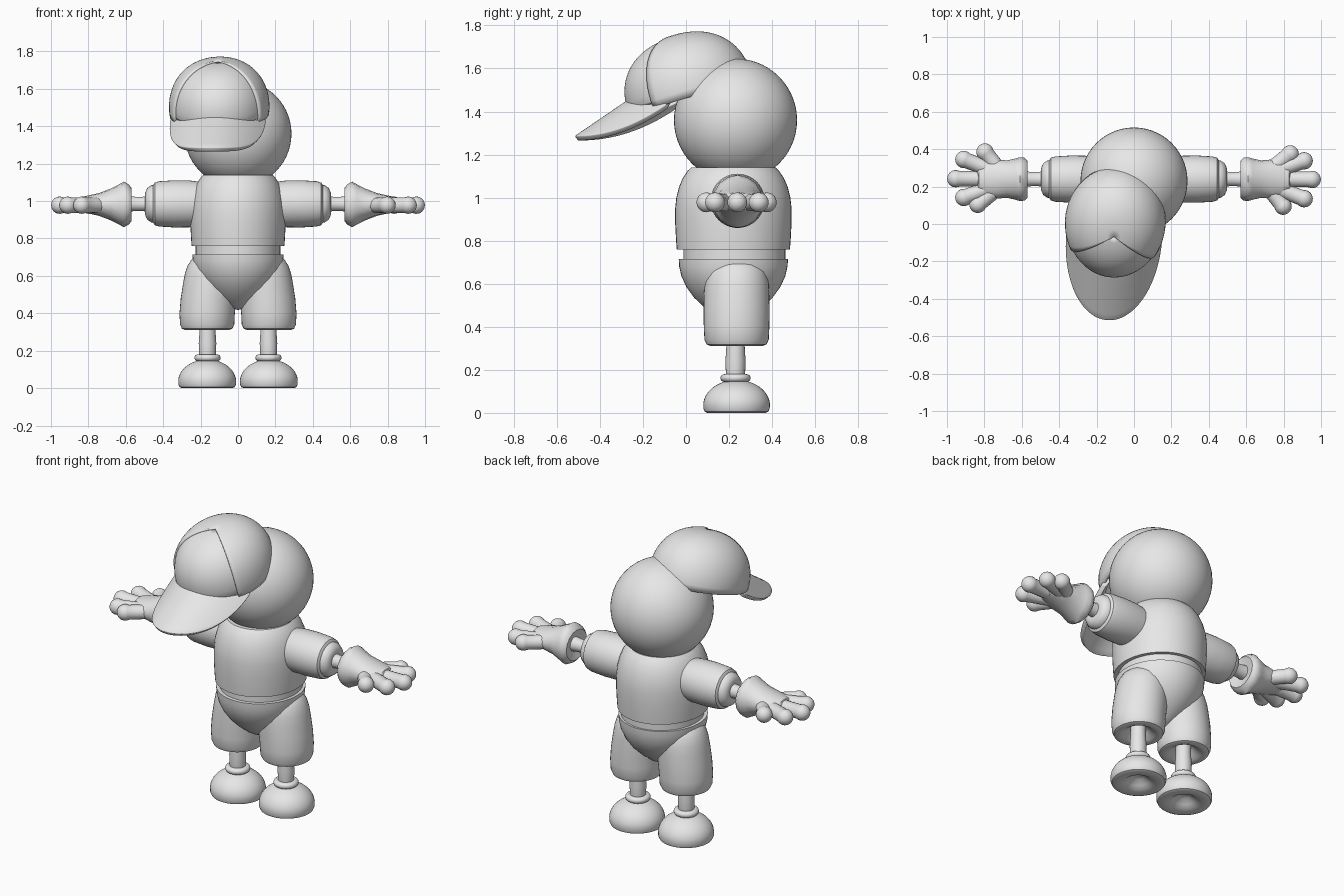
import bpy, bmesh
from math import sin, cos, pi, radians
from mathutils import Matrix, Vector

if "Cube" in bpy.data.objects:
    bpy.data.objects.remove(bpy.data.objects["Cube"])

grey = bpy.data.materials.new("plain_grey")
grey.use_nodes = True
grey.diffuse_color = (0.8, 0.8, 0.8, 1)
grey.node_tree.nodes["Principled BSDF"].inputs["Base Color"].default_value = (0.8, 0.8, 0.8, 1)


def grid_object(name, rows, matrix=Matrix(), closed=False, thickness=0, angle=40):
    """Skin rows of points into one surface, optionally closed around."""
    bm = bmesh.new()
    rings = [[bm.verts.new(matrix @ Vector(p)) for p in row] for row in rows]
    for a, b in zip(rings, rings[1:]):
        n = len(a)
        for i in range(n if closed else n - 1):
            j = (i + 1) % n
            bm.faces.new((a[i], a[j], b[j], b[i]))
    bmesh.ops.remove_doubles(bm, verts=bm.verts, dist=0.0002)
    bmesh.ops.recalc_face_normals(bm, faces=bm.faces)
    mesh = bpy.data.meshes.new(name)
    bm.to_mesh(mesh)
    bm.free()
    obj = bpy.data.objects.new(name, mesh)
    bpy.context.collection.objects.link(obj)
    mesh.materials.append(grey)
    if thickness:
        mod = obj.modifiers.new("thickness", "SOLIDIFY")
        mod.thickness = thickness
        mod.offset = 0
    bpy.ops.object.select_all(action="DESELECT")
    obj.select_set(True)
    bpy.context.view_layer.objects.active = obj
    bpy.ops.object.shade_smooth_by_angle(angle=radians(angle))
    return obj


def lathe(name, profile, matrix=Matrix(), sy=1, seg=40, lean=None):
    """Turn a (radius, height) profile about local z; lean shifts x by height."""
    rows = []
    for r, z in profile:
        dx = lean(z) if lean else 0
        rows.append([(dx + r * cos(2 * pi * i / seg), sy * r * sin(2 * pi * i / seg), z)
                     for i in range(seg)])
    return grid_object(name, rows, matrix, closed=True)


def arc(rx, rz, z0, start, end, n=14):
    """Elliptical arc profile, angles in degrees from the horizon."""
    steps = [radians(start + (end - start) * i / n) for i in range(n + 1)]
    return [(rx * cos(a), z0 + rz * sin(a)) for a in steps]


def at(x, y, z=0):
    return Matrix.Translation((x, y, z))


# Head, torso, waist and pelvis
lathe("head", arc(0.286, 0.286, 0, -90, 90, 28), at(0, 0.23, 1.36), seg=56)
lathe("torso", [(0, 0.76), (0.248, 0.76), (0.251, 0.80), (0.255, 0.88), (0.255, 0.95),
                (0.25, 1.0), (0.238, 1.05), (0.222, 1.09), (0.2, 1.125), (0.185, 1.14),
                (0, 1.14)], at(0, 0.22), sy=1.06, seg=48)
lathe("waistband", [(0, 0.70), (0.226, 0.70), (0.226, 0.77), (0, 0.77)],
      at(0, 0.225), sy=1.05, seg=48)
lathe("pelvis", [(0, 0.715), (0.244, 0.715), (0.242, 0.68), (0.232, 0.635), (0.21, 0.585),
                 (0.175, 0.535), (0.13, 0.49), (0.08, 0.45), (0.04, 0.427), (0, 0.418)],
      at(0, 0.22), sy=1.04, seg=48)

# Legs
def shorts_lean(z):
    return -0.13 * max(0, z - 0.42)


for side, label in ((1, "left"), (-1, "right")):
    flip = Matrix.Scale(side, 4, (1, 0, 0))
    leg = flip @ at(0.165, 0.235)
    lathe(label + "_shorts_leg",
          [(0.03, 0.37), (0.06, 0.34), (0.09, 0.318), (0.115, 0.31), (0.135, 0.318),
           (0.145, 0.34), (0.148, 0.40), (0.149, 0.48), (0.147, 0.56), (0.144, 0.61),
           (0.135, 0.655), (0.118, 0.688), (0.09, 0.71), (0.05, 0.72), (0, 0.723)],
          leg, sy=1.03, lean=shorts_lean)
    lathe(label + "_shin", [(0.042, 0.15), (0.045, 0.19), (0.047, 0.24), (0.043, 0.30),
                            (0.042, 0.37)], flip @ at(0.163, 0.23), seg=24)
    lathe(label + "_ankle_collar",
          [(r + 0.052, z) for r, z in arc(0.018, 0.018, 0.162, -90, 90, 8)] + [(0, 0.18)],
          flip @ at(0.163, 0.23), seg=32)
    lathe(label + "_shoe",
          [(0, 0.05), (0.03, 0.045), (0.06, 0.022), (0.08, 0.008), (0.105, 0.002),
           (0.135, 0), (0.148, 0.006), (0.154, 0.02)]
          + arc(0.155, 0.118, 0.035, 5, 90), leg)

    # Arms, turned half a revolution for the opposite side
    turn = at(0, 0.24) @ Matrix.Rotation(0 if side > 0 else pi, 4, "Z")
    along = turn @ at(0, 0, 0.985) @ Matrix.Rotation(pi / 2, 4, "Y")
    lathe(label + "_sleeve", [(0.115, 0.18), (0.125, 0.26), (0.126, 0.34), (0.121, 0.42),
                              (0.114, 0.445), (0.098, 0.455), (0, 0.455)], along)
    lathe(label + "_sleeve_cuff", [(0.1, 0.44), (0.1, 0.462), (0.085, 0.485), (0.06, 0.496),
                                   (0.03, 0.49), (0, 0.48)], along, seg=32)
    lathe(label + "_wrist", [(0.045, 0.47), (0.038, 0.51), (0.038, 0.55), (0.044, 0.60)],
          along, seg=24)

    # Palm: flattens from a round cuff to the knuckles
    rows = []
    for x, ry, rz in ((0.595, 0, 0), (0.58, 0.06, 0.06), (0.57, 0.1, 0.09),
                      (0.585, 0.115, 0.108), (0.61, 0.117, 0.122), (0.635, 0.11, 0.108),
                      (0.68, 0.1, 0.085), (0.74, 0.105, 0.062), (0.79, 0.1, 0.05),
                      (0.83, 0.07, 0.042), (0.85, 0, 0)):
        rows.append([(x, ry * cos(pi * i / 8), rz * sin(pi * i / 8)) for i in range(16)])
    grid_object(label + "_palm", rows, turn @ at(0, 0, 0.982), closed=True, angle=50)

    # Fingers: tapered capsules fanning out of the palm
    tips = ((0.797, -0.145), (0.91, -0.105), (0.953, -0.002), (0.91, 0.098), (0.835, 0.135))
    for n, (tx, ty) in enumerate(tips):
        base = Vector((0.715, ty * 0.3, 0))
        reach = Vector((tx, ty, 0)) - base
        aim = reach.to_track_quat("Z", "Y").to_matrix().to_4x4()
        lathe(f"{label}_finger_{n + 1}",
              [(0, -0.02), (0.04, 0), (0.041, reach.length * 0.6)]
              + arc(0.046, 0.046, reach.length, -25, 90, 10),
              turn @ at(*base[:2], 0.978) @ aim, seg=20)

# Cap, tipped forward and resting off-centre on the head
yaw = Matrix.Rotation(radians(-5), 4, "Z")
cap = at(-0.1, 0.01, 1.495) @ yaw @ Matrix.Rotation(radians(17), 4, "X")


def dome(name, start, end, scale, bottom, thickness):
    """Part of a boxy dome between two headings, measured from the back."""
    rows = []
    for k in range(-1, 17):
        e = max(k, 0) / 16 * pi / 2
        r, h = cos(e) ** 0.88, 0.262 * sin(e) ** 0.92
        if k < 0:
            r, h = 0.985, bottom
        row = []
        for i in range(41):
            a = radians(start + (end - start) * i / 40)
            row.append((0.262 * scale * r * sin(a), 0.298 * scale * r * cos(a), h * scale))
        rows.append(row)
    grid_object(name, rows, cap, thickness=thickness)


dome("cap_crown", -122, 122, 1.0, -0.035, 0.014)
dome("cap_front_panel", 115, 245, 0.975, -0.01, 0.01)

# Brim: crescent that slopes forward and droops to the sides
rows = []
for k in range(9):
    t = k / 8
    row = []
    for i in range(41):
        a = radians(-90 + 180 * i / 40)
        x = (0.225 + 0.023 * t) * sin(a)
        y = (1 - t) * (-0.05 - 0.2 * cos(a)) + t * (-0.07 - 0.44 * cos(a))
        row.append((x, y, 1.275 + 0.68 * (y + 0.51) - 2.5 * x * x))
    rows.append(row)
brim = grid_object("cap_brim", rows, at(-0.1, 0) @ yaw, thickness=0.028)
bevel = brim.modifiers.new("soft_edge", "BEVEL")
bevel.width = 0.01
bevel.segments = 2
